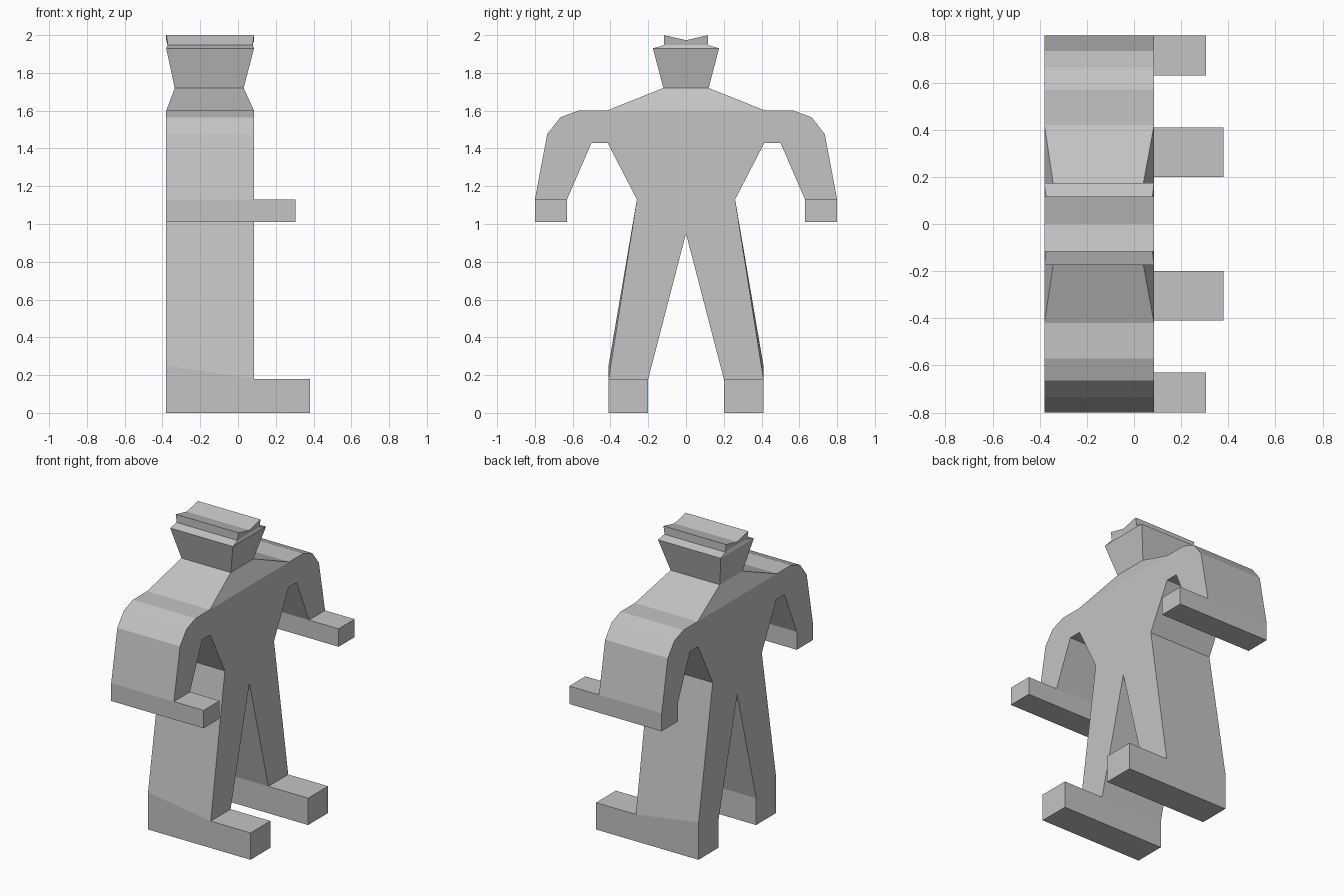
import bpy, bmesh

if "Cube" in bpy.data.objects:
    bpy.data.objects.remove(bpy.data.objects["Cube"])

grey = bpy.data.materials.new("mid grey")
grey.diffuse_color = (0.55, 0.55, 0.55, 1)
grey.use_nodes = True
grey.node_tree.nodes["Principled BSDF"].inputs["Base Color"].default_value = grey.diffuse_color

BACK, FRONT = -0.38, 0.085      # body thickness along x
NB, NF = -0.335, 0.03           # narrowed neck thickness


def finish(bm, name):
    bmesh.ops.recalc_face_normals(bm, faces=bm.faces)
    mesh = bpy.data.meshes.new(name)
    bm.to_mesh(mesh)
    bm.free()
    mesh.materials.append(grey)
    obj = bpy.data.objects.new(name, mesh)
    bpy.context.collection.objects.link(obj)
    return obj


def loft(name, back, front, caps=None):
    """Join two matching outlines; caps lists the index groups for end faces."""
    bm = bmesh.new()
    a = [bm.verts.new(p) for p in back]
    b = [bm.verts.new(p) for p in front]
    n = len(a)
    for i in range(n):
        j = (i + 1) % n
        bm.faces.new((a[i], a[j], b[j], b[i]))
    for cap in caps or [range(n)]:
        bm.faces.new([a[i] for i in cap])
        bm.faces.new([b[i] for i in cap])
    return finish(bm, name)


def box(name, x0, x1, y0, y1, z0, z1):
    ring = [(y0, z0), (y1, z0), (y1, z1), (y0, z1)]
    return loft(name, [(x0, *p) for p in ring], [(x1, *p) for p in ring])


# Body: half outline from crotch round leg and arm to neck, then mirrored
half = [(0, 0.95), (0.2, 0.18), (0.2, 0), (0.41, 0), (0.41, 0.18),
        (0.26, 1.13), (0.415, 1.43), (0.5, 1.43), (0.63, 1.13), (0.63, 1.01),
        (0.8, 1.01), (0.8, 1.13), (0.735, 1.475), (0.665, 1.565),
        (0.57, 1.6), (0.42, 1.6), (0.12, 1.72)]
outline = half + [(-y, z) for y, z in reversed(half[1:])]


def body_side(x, neck_x, heel_z):
    pts = []
    for y, z in outline:
        if z == 0.18 and abs(y) > 0.4:      # slanted ankle edge
            z = heel_z
        pts.append((neck_x if z == 1.72 else x, y, z))
    return pts


k = len(half)
torso_cap = [i for i in range(len(outline)) if i not in (k - 1, k)]
shoulder_cap = [k - 2, k - 1, k, k + 1]
loft("body", body_side(BACK, NB, 0.25), body_side(FRONT, NF, 0.18),
     [torso_cap, shoulder_cap])

# Hands and feet reaching forward
for s, side in ((1, "left"), (-1, "right")):
    ya, yb = sorted((s * 0.63, s * 0.8))
    box(side + "_hand", FRONT, 0.305, ya, yb, 1.01, 1.13)
    ya, yb = sorted((s * 0.2, s * 0.41))
    box(side + "_foot", FRONT, 0.38, ya, yb, 0, 0.18)

# Head: flares out from the neck, with gently rising top ledges
head = [(-0.12, 1.72), (0.12, 1.72), (0.175, 1.93), (0.09, 1.955),
        (-0.09, 1.955), (-0.175, 1.93)]


def head_side(low_x, high_x, top_x):
    xs = {1.72: low_x, 1.93: high_x, 1.955: top_x}
    return [(xs[z], y, z) for y, z in head]


loft("head", head_side(NB, BACK, -0.37), head_side(NF, FRONT, 0.075),
     [[0, 1, 2, 5], [2, 3, 4, 5]])

# Crest: block with a shallow V top
crest = [(-0.117, 1.945), (0.117, 1.945), (0.117, 2), (0, 1.973), (-0.117, 2)]
loft("crest", [(-0.372 if z < 1.95 else BACK, y, z) for y, z in crest],
     [(0.077 if z < 1.95 else FRONT, y, z) for y, z in crest])
